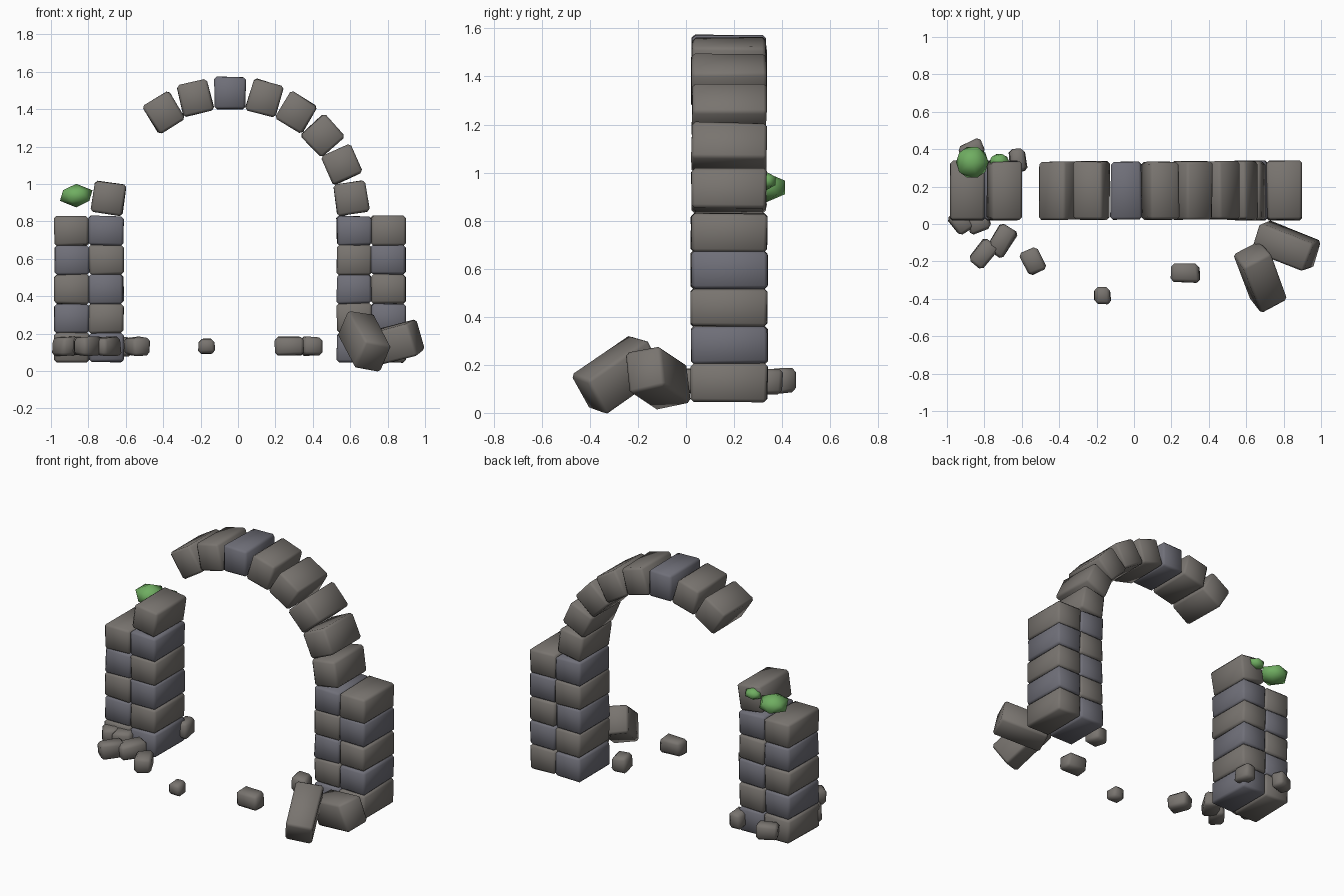
import bpy, bmesh, math, random
from mathutils import Vector, Matrix, Euler

if "Cube" in bpy.data.objects:
    bpy.data.objects.remove(bpy.data.objects["Cube"])

random.seed(4)


def material(name, rgb):
    m = bpy.data.materials.new(name)
    m.diffuse_color = (*rgb, 1)
    m.use_nodes = True
    m.node_tree.nodes["Principled BSDF"].inputs["Base Color"].default_value = m.diffuse_color
    return m


WARM = material("warm_stone", (0.19, 0.175, 0.16))
COOL = material("cool_stone", (0.16, 0.16, 0.19))
GREEN = material("moss_green", (0.16, 0.42, 0.12))


def finish(name, bm, mat, matrix):
    me = bpy.data.meshes.new(name)
    bm.to_mesh(me)
    bm.free()
    for p in me.polygons:
        p.use_smooth = True
    ob = bpy.data.objects.new(name, me)
    ob.matrix_world = matrix
    me.materials.append(mat)
    bpy.context.collection.objects.link(ob)
    return ob


def stone(name, loc, size, rot=None, mat=WARM, bevel=0.014, jitter=0.004):
    """Rough block: jittered, chamfered box with smooth shading."""
    bm = bmesh.new()
    bmesh.ops.create_cube(bm, size=1)
    bmesh.ops.scale(bm, vec=size, verts=bm.verts)
    for v in bm.verts:
        v.co += Vector(random.uniform(-jitter, jitter) for _ in range(3))
    bmesh.ops.bevel(bm, geom=bm.edges[:], offset=bevel, segments=1,
                    profile=0.5, affect='EDGES')
    rot = rot.to_4x4() if rot else Matrix.Identity(4)
    return finish(name, bm, mat, Matrix.Translation(loc) @ rot)


def spin(axis, deg):
    return Matrix.Rotation(math.radians(deg), 3, axis)


# Two pillars of checkered blocks, five courses each
Y, DEPTH = 0.179, 0.316
for side, x0 in (("left", -0.98), ("right", 0.529)):
    for row in range(5):
        for col in range(2):
            cool = (row + col + (side == "right")) % 2 == 1
            stone(f"{side}_pillar_block", (x0 + 0.0915 + 0.183 * col, Y, 0.126 + 0.156 * row),
                  (0.185, DEPTH, 0.158), mat=COOL if cool else WARM)

# Arch stones on a half circle, with two missing on the left
R, CX, CZ = 0.656, -0.043, 0.83
for k in range(-5, 6):
    if k in (-4, -3):
        continue
    a = k * 180 / 11
    t = math.radians(a)
    stone("keystone" if k == 0 else "arch_stone",
          (CX + R * math.sin(t), Y, CZ + R * math.cos(t)),
          (0.167, 0.31, 0.174), spin('Y', a + random.uniform(-2, 2) * (k != 0)),
          COOL if k == 0 else WARM)

# The two fallen arch stones by the right pillar
for loc, axis, roll in (((0.675, -0.283, 0.16), (-0.09, 0.235, 0.165), 10),
                        ((0.815, -0.117, 0.147), (0.30, -0.12, 0.075), 12)):
    q = Vector(axis).to_track_quat('Y', 'Z').to_matrix()
    stone("fallen_arch_stone", loc, (0.165, 0.315, 0.175), q @ spin('Y', roll))

# Small rubble: x, y, width, depth, turn
RUBBLE = [(-0.17, -0.38, 0.09, 0.09, 0), (0.27, -0.265, 0.155, 0.10, 0),
          (-0.54, -0.20, 0.10, 0.13, 25), (-0.71, -0.09, 0.11, 0.16, -32),
          (-0.80, -0.16, 0.10, 0.15, -38), (-0.925, 0.01, 0.10, 0.11, 35),
          (-0.83, 0.01, 0.12, 0.10, 20), (-0.87, 0.40, 0.13, 0.09, 25),
          (-0.62, 0.34, 0.085, 0.12, 8), (0.39, 0.10, 0.10, 0.11, 10)]
for i, (x, y, w, d, turn) in enumerate(RUBBLE):
    h = 0.08 if i == 0 else 0.098
    stone("rubble", (x, y, 0.132), (w, d, h), spin('Z', turn), bevel=0.017, jitter=0.008)

# Moss clumps on top of the left pillar
for loc, size in (((-0.865, 0.33, 0.938), (0.097, 0.097, 0.063)),
                  ((-0.72, 0.335, 0.965), (0.058, 0.045, 0.038))):
    bm = bmesh.new()
    bmesh.ops.create_icosphere(bm, subdivisions=1, radius=1)
    bmesh.ops.scale(bm, vec=size, verts=bm.verts)
    finish("moss_clump", bm, GREEN, Matrix.Translation(loc))
